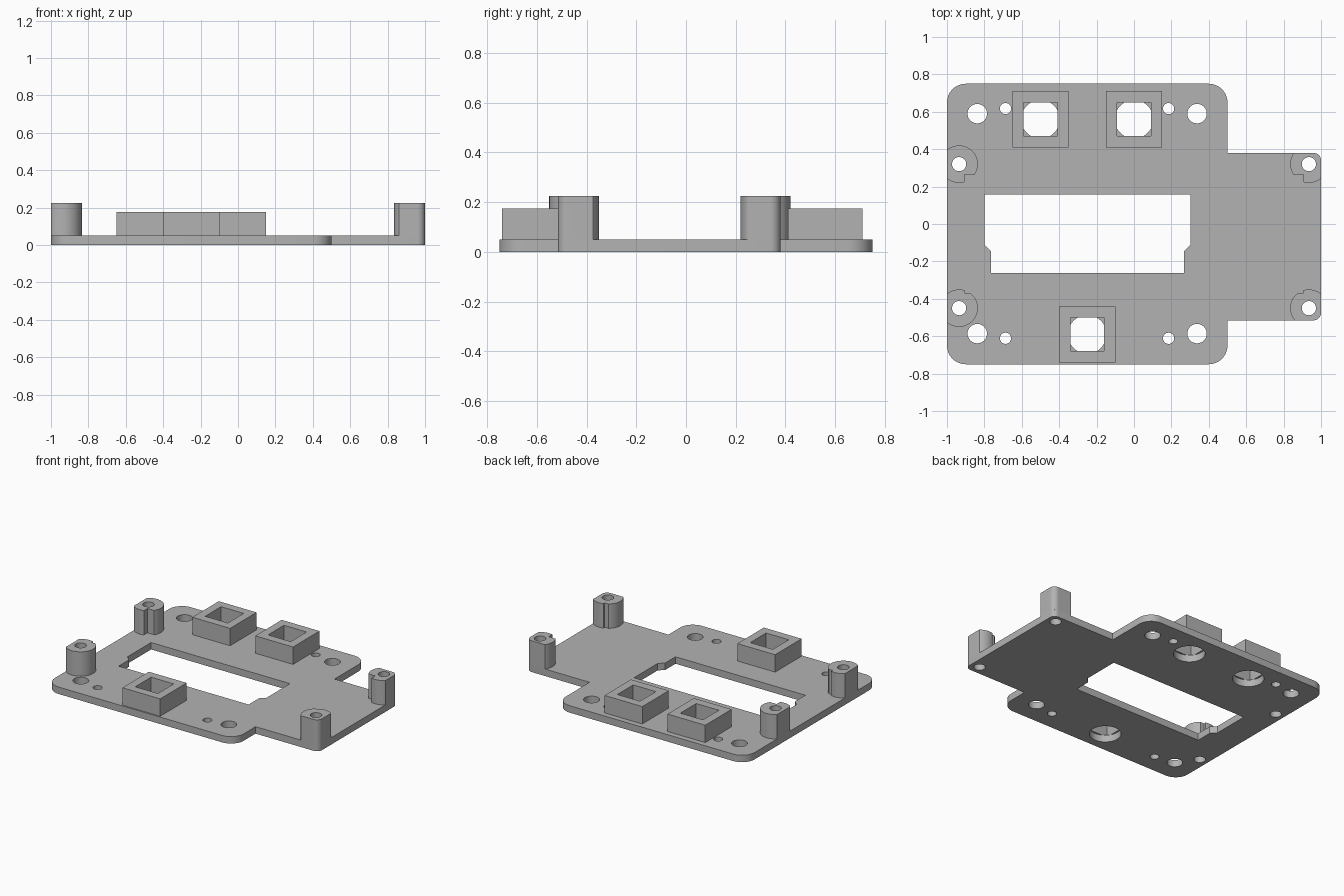
import bpy
from math import cos, sin, pi, tau, sqrt, asin, acos, radians
from mathutils import Vector

cube = bpy.data.objects.get("Cube")
if cube:
    bpy.data.objects.remove(cube, do_unlink=True)

grey = bpy.data.materials.new("plain grey")
grey.use_nodes = True
grey.diffuse_color = (0.45, 0.45, 0.45, 1)
grey.node_tree.nodes["Principled BSDF"].inputs["Base Color"].default_value = grey.diffuse_color

PLATE, POST_TOP, SOCKET_TOP = 0.05, 0.225, 0.175
POST_R, POST_HOLE = 0.1, 0.038


def circle(x, y, r, n=32):
    return [(x + r * cos(tau * i / n), y + r * sin(tau * i / n)) for i in range(n)]


def square(x, y, h):
    return [(x - h, y - h), (x + h, y - h), (x + h, y + h), (x - h, y + h)]


def rounded(corners, steps=8):
    """Outline from (x, y, radius) right-angled corners."""
    pts = []
    for i, (x, y, r) in enumerate(corners):
        p = Vector((x, y))
        if r == 0:
            pts.append(p)
            continue
        a = (Vector(corners[i - 1][:2]) - p).normalized()
        b = (Vector(corners[(i + 1) % len(corners)][:2]) - p).normalized()
        c = p + r * (a + b)
        for k in range(steps + 1):
            t = pi / 2 * k / steps
            pts.append(c - r * (b * cos(t) + a * sin(t)))
    return pts


def extrude(name, loops, z0, z1):
    """Solid from an outline and its inner holes."""
    curve = bpy.data.curves.new(name, "CURVE")
    curve.dimensions = "2D"
    curve.fill_mode = "BOTH"
    curve.extrude = (z1 - z0) / 2
    for loop in loops:
        spline = curve.splines.new("POLY")
        spline.points.add(len(loop) - 1)
        for point, (x, y) in zip(spline.points, loop):
            point.co = (x, y, 0, 1)
        spline.use_cyclic_u = True
    obj = bpy.data.objects.new(name, curve)
    obj.location.z = (z0 + z1) / 2
    bpy.context.collection.objects.link(obj)
    bpy.ops.object.select_all(action="DESELECT")
    obj.select_set(True)
    bpy.context.view_layer.objects.active = obj
    bpy.ops.object.convert(target="MESH")
    obj = bpy.context.view_layer.objects.active
    bpy.ops.object.mode_set(mode="EDIT")
    bpy.ops.mesh.select_all(action="SELECT")
    bpy.ops.mesh.remove_doubles(threshold=0.0001)
    bpy.ops.mesh.normals_make_consistent(inside=False)
    bpy.ops.object.mode_set(mode="OBJECT")
    obj.data.materials.clear()
    obj.data.materials.append(grey)
    bpy.ops.object.shade_smooth_by_angle(angle=radians(30))
    return obj


def fit_tab(x, y, r=0.04):
    """Pull a point back inside the rounded outer end of the tab."""
    core = Vector((min(x, 1 - r), max(-0.515 + r, min(y, 0.38 - r))))
    off = Vector((x, y)) - core
    return core + off * min(1, r / off.length) if off.length else core


def post_outline(px, py, notch):
    """Round post with a square notch toward the board centre, trimmed at the edge."""
    sx, sy = (-1 if px > 0 else 1), (-1 if py > 0 else 1)
    u = 0.03
    start, end = acos(u / POST_R), tau + asin(notch / POST_R)
    n = 64
    local = [(POST_R * cos(start + (end - start) * i / n),
              POST_R * sin(start + (end - start) * i / n)) for i in range(n + 1)]
    local.append((u, notch))
    pts = [(px + sx * a, py + sy * b) for a, b in local]
    if px > 0:
        return [fit_tab(x, y) for x, y in pts]
    return [(max(x, -1), y) for x, y in pts]


sockets = {"back_right": (-0.5, 0.56), "back_left": (0, 0.56), "front": (-0.25, -0.59)}
posts = {"back_right": (-0.935, 0.32, 0.055), "back_left": (0.935, 0.32, 0.055),
         "front_right": (-0.935, -0.45, 0.08), "front_left": (0.935, -0.45, 0.08)}

# Base plate: stepped outline, window, screw holes and round socket openings
outline = rounded([(-1, -0.75, 0.1), (0.5, -0.75, 0.1), (0.5, -0.515, 0), (1, -0.515, 0.04),
                   (1, 0.38, 0.04), (0.5, 0.38, 0), (0.5, 0.75, 0.1), (-1, 0.75, 0.1)])
window = [(-0.8, 0.157), (-0.8, -0.11), (-0.765, -0.145), (-0.765, -0.262),
          (0.267, -0.262), (0.267, -0.145), (0.303, -0.11), (0.303, 0.157)]
loops = [outline, window]
loops += [circle(x, y, 0.052) for x in (-0.838, 0.337) for y in (-0.586, 0.59)]
loops += [circle(x, y, 0.03) for x in (-0.687, 0.185) for y in (-0.611, 0.617)]
loops += [circle(x, y, 0.103, 48) for x, y in sockets.values()]
loops += [circle(x, y, POST_HOLE) for x, y, _ in posts.values()]
extrude("base_plate", loops, 0, PLATE)

# Square sockets
for side, (x, y) in sockets.items():
    extrude(side + "_socket", [square(x, y, 0.15), square(x, y, 0.09)], PLATE, SOCKET_TOP)

# Corner posts
for side, (x, y, notch) in posts.items():
    extrude(side + "_post", [post_outline(x, y, notch), circle(x, y, POST_HOLE)], PLATE, POST_TOP)
